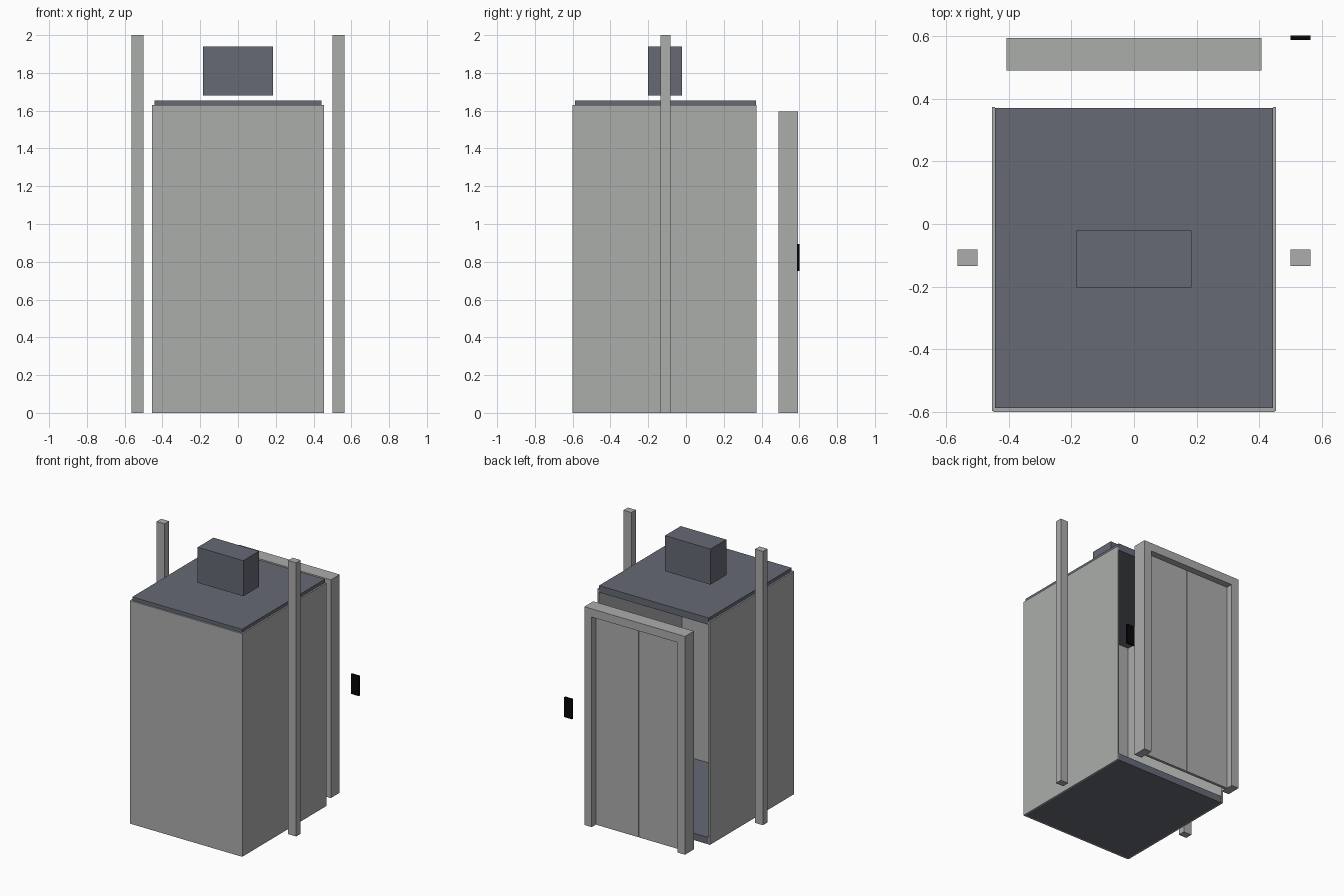
import bpy
import bmesh

cube = bpy.data.objects.get("Cube")
if cube:
    bpy.data.objects.remove(cube, do_unlink=True)


def make_material(name, rgb):
    mat = bpy.data.materials.new(name)
    mat.use_nodes = True
    mat.diffuse_color = (*rgb, 1)
    mat.node_tree.nodes["Principled BSDF"].inputs["Base Color"].default_value = (*rgb, 1)
    return mat


steel = make_material("brushed steel", (0.41, 0.42, 0.41))
slate = make_material("slate blue", (0.133, 0.144, 0.178))
black = make_material("black", (0.002, 0.002, 0.002))


def box(name, x, y, z, mat):
    """Box spanning the (low, high) pairs x, y and z."""
    bm = bmesh.new()
    bmesh.ops.create_cube(bm, size=1)
    for v in bm.verts:
        v.co = [pair[c > 0] for pair, c in zip((x, y, z), v.co)]
    return finish(name, bm, mat)


def finish(name, bm, mat):
    bmesh.ops.recalc_face_normals(bm, faces=bm.faces)
    mesh = bpy.data.meshes.new(name)
    bm.to_mesh(mesh)
    bm.free()
    mesh.materials.append(mat)
    obj = bpy.data.objects.new(name, mesh)
    bpy.context.collection.objects.link(obj)
    return obj


def mirrored(name, x, y, z, mat):
    """Left (+x) box and its right (-x) twin."""
    box("left_" + name, x, y, z, mat)
    box("right_" + name, (-x[1], -x[0]), y, z, mat)


# Cabin: open on its +y side
cabin_y = (-0.588, 0.371)
wall_z = (0, 1.63)
box("cabin_floor", (-0.443, 0.443), cabin_y, (0, 0.05), slate)
box("cabin_roof", (-0.443, 0.443), cabin_y, (1.605, 1.655), slate)
box("cabin_rear_wall", (-0.448, 0.448), (-0.6, -0.588), wall_z, steel)
mirrored("cabin_wall", (0.443, 0.454), (-0.597, 0.374), wall_z, steel)

# Hoist motor above the roof
box("hoist_motor", (-0.184, 0.184), (-0.202, -0.02), (1.68, 1.94), slate)

# Guide rails
mirrored("guide_rail", (0.5, 0.564), (-0.134, -0.082), (0, 2), steel)

# Door frame: one arch outline pushed back in depth
bm = bmesh.new()
w, h, t = 0.407, 1.595, 0.06
arch = [(-w, 0), (-w, h), (w, h), (w, 0),
        (w - t, 0), (w - t, h - t), (t - w, h - t), (t - w, 0)]
face = bm.faces.new([bm.verts.new((x, 0.49, z)) for x, z in arch])
side = bmesh.ops.extrude_face_region(bm, geom=[face])["geom"]
bmesh.ops.translate(bm, vec=(0, 0.103, 0),
                    verts=[g for g in side if isinstance(g, bmesh.types.BMVert)])
finish("door_frame", bm, steel)

# Sliding doors with a narrow gap between them
mirrored("sliding_door", (0.002, w - t), (0.525, 0.545), (0, h - t), steel)

# Call button panel
box("call_panel", (0.5, 0.564), (0.588, 0.602), (0.75, 0.895), black)
